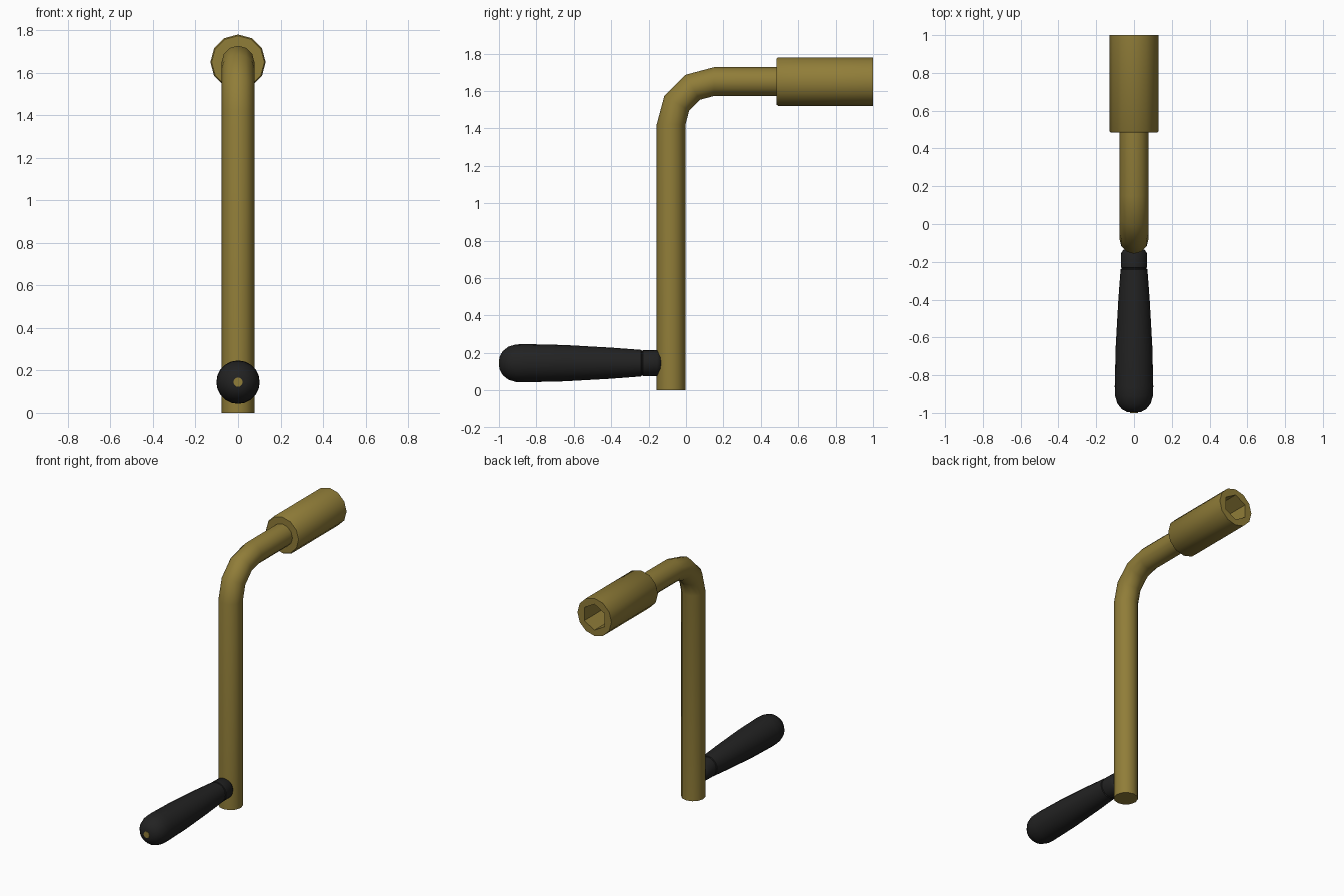
import bpy, bmesh
from math import sin, cos, pi, radians
from mathutils import Vector

if "Cube" in bpy.data.objects:
    bpy.data.objects.remove(bpy.data.objects["Cube"])


def make_material(name, rgb, rough):
    mat = bpy.data.materials.new(name)
    mat.use_nodes = True
    mat.diffuse_color = (*rgb, 1)
    bsdf = mat.node_tree.nodes["Principled BSDF"]
    bsdf.inputs["Base Color"].default_value = (*rgb, 1)
    bsdf.inputs["Roughness"].default_value = rough
    return mat


brass = make_material("brass", (0.28, 0.205, 0.04), 0.5)
black = make_material("black_rubber", (0.016, 0.016, 0.016), 0.6)


def ring(y, z, radius, tilt=0, hexagonal=False):
    return y, z, radius, tilt, hexagonal


def sweep(name, rings, sides, mat):
    """Skin a row of rings whose axes lie in the YZ plane, capped at both ends."""
    bm = bmesh.new()
    loops = []
    for y, z, radius, tilt, hexagonal in rings:
        across = Vector((0, -sin(tilt), cos(tilt)))
        loop = []
        for i in range(sides):
            a = 2 * pi * i / sides
            # Even points of a hexagonal ring sit on the middle of its flats
            r = radius * cos(pi / 6) if hexagonal and i % 2 == 0 else radius
            p = Vector((0, y, z)) + Vector((r * cos(a), 0, 0)) + across * r * sin(a)
            loop.append(bm.verts.new(p))
        loops.append(loop)
    for a, b in zip(loops, loops[1:]):
        for i in range(sides):
            j = (i + 1) % sides
            bm.faces.new((a[i], a[j], b[j], b[i]))
    bm.faces.new(loops[0])
    bm.faces.new(loops[-1])
    bmesh.ops.recalc_face_normals(bm, faces=bm.faces)
    mesh = bpy.data.meshes.new(name)
    bm.to_mesh(mesh)
    bm.free()
    mesh.materials.append(mat)
    mesh.shade_smooth()
    mesh.set_sharp_from_angle(angle=radians(40))
    obj = bpy.data.objects.new(name, mesh)
    bpy.context.collection.objects.link(obj)
    return obj


# Bent shaft: upright, three-step elbow, then a short run to the back
SHAFT_R, BEND_R, BEND_Y, BEND_Z = 0.077, 0.23, 0.15, 1.42
SOCKET_Z = BEND_Z + BEND_R
shaft = [ring(BEND_Y - BEND_R, 0, SHAFT_R, pi / 2)]
for step in range(4):
    a = step * pi / 6
    shaft.append(ring(BEND_Y - BEND_R * cos(a), BEND_Z + BEND_R * sin(a),
                      SHAFT_R, pi / 2 - a))
shaft.append(ring(0.5, SOCKET_Z, SHAFT_R))
sweep("bent_shaft", shaft, 12, brass)

# Socket with a slightly chamfered shoulder and a hexagonal recess
sweep("socket", [
    ring(0.485, SOCKET_Z, 0.124),
    ring(0.493, SOCKET_Z, 0.13),
    ring(1.0, SOCKET_Z, 0.13),
    ring(1.0, SOCKET_Z, 0.09, hexagonal=True),
    ring(0.68, SOCKET_Z, 0.09, hexagonal=True),
], 12, brass)

# Tapered grip with a rounded end and a thin groove by the shaft
GRIP_Z = 0.145
grip = [(-0.996, 0.035), (-0.98, 0.064), (-0.95, 0.088), (-0.91, 0.1),
        (-0.86, 0.102), (-0.65, 0.097), (-0.4, 0.083), (-0.24, 0.071),
        (-0.237, 0.066), (-0.232, 0.066), (-0.229, 0.07),
        (-0.155, 0.069), (-0.138, 0.058), (-0.125, 0.036)]
sweep("grip", [ring(y, GRIP_Z, r) for y, r in grip], 20, black)

# Pin running through the grip, showing at its end
sweep("grip_pin", [ring(-1.0, GRIP_Z, 0.022), ring(-0.1, GRIP_Z, 0.022)], 12, brass)
